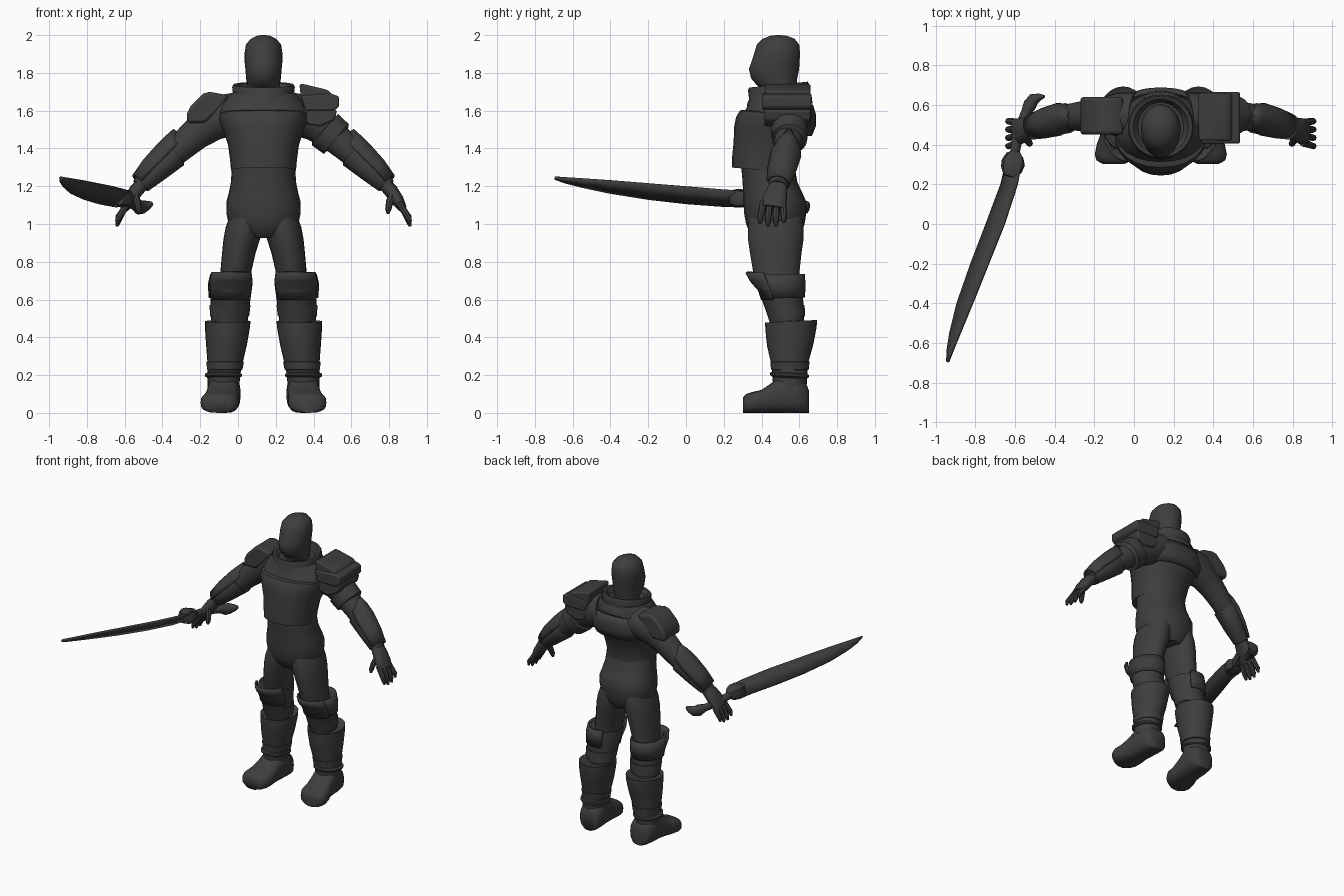
import bpy, bmesh, math
from mathutils import Vector

CX = 0.135  # body centre line
mat = bpy.data.materials.new("dark_grey")
mat.diffuse_color = (0.048, 0.048, 0.048, 1)


def finish(name, bm, s=1, bevel=0, solid=0, sub=0, angle=40):
    """Move from the body frame (x = outward offset) to the world and make the object."""
    for v in bm.verts:
        v.co.x = CX + s * v.co.x
    bmesh.ops.recalc_face_normals(bm, faces=bm.faces)
    me = bpy.data.meshes.new(name)
    bm.to_mesh(me)
    bm.free()
    me.materials.append(mat)
    me.shade_smooth()
    me.set_sharp_from_angle(angle=math.radians(angle))
    ob = bpy.data.objects.new(name, me)
    bpy.context.collection.objects.link(ob)
    if solid:
        m = ob.modifiers.new("thickness", 'SOLIDIFY')
        m.thickness, m.offset = solid, 0
    if bevel:
        m = ob.modifiers.new("bevel", 'BEVEL')
        m.width, m.segments = bevel, 2
    if sub:
        ob.modifiers.new("smooth", 'SUBSURF').levels = sub
        ob.modifiers["smooth"].render_levels = sub
    return ob


def loft(name, rings, s=1, n=24, p=2.0, arc=None, **kw):
    """Skin superellipse rings (centre, u, v); arc gives an open partial shell."""
    bm = bmesh.new()
    a0, a1 = arc or (0, 360)
    count = n + 1 if arc else n
    loops = []
    for c, u, v in rings:
        loop = []
        for i in range(count):
            a = math.radians(a0 + (a1 - a0) * i / n)
            ca, sa = math.cos(a), math.sin(a)
            loop.append(bm.verts.new(c + u * math.copysign(abs(ca) ** (2 / p), ca)
                                     + v * math.copysign(abs(sa) ** (2 / p), sa)))
        loops.append(loop)
    for A, B in zip(loops, loops[1:]):
        for i in range(n):
            j = (i + 1) % count
            bm.faces.new((A[i], A[j], B[j], B[i]))
    if not arc:
        bm.faces.new(loops[0])
        bm.faces.new(loops[-1])
    return finish(name, bm, s, **kw)


def column(name, rows, tilt=0, **kw):
    """Horizontal rings from (z, offset, y, rx, ry)."""
    return loft(name, [(Vector((d, y, z)), Vector((rx, 0, 0)), Vector((0, ry, ry * tilt)))
                       for z, d, y, rx, ry in rows], **kw)


def limb(name, rows, ref=(0, 1, 0), **kw):
    """Rings square to a path, from (offset, y, z, ra, rb); rb lies along ref."""
    pts = [Vector(r[:3]) for r in rows]
    rings = []
    for i, r in enumerate(rows):
        t = (pts[min(i + 1, len(pts) - 1)] - pts[max(i - 1, 0)]).normalized()
        u = t.cross(Vector(ref)).normalized()
        rings.append((pts[i], u * r[3], u.cross(t).normalized() * r[4]))
    return loft(name, rings, **kw)


def prism(name, profile, y0, y1, s=1, bevel=0.015):
    """Front profile (offset, z) extruded in depth."""
    bm = bmesh.new()
    a = [bm.verts.new((d, y0, z)) for d, z in profile]
    b = [bm.verts.new((d, y1, z)) for d, z in profile]
    bm.faces.new(a)
    bm.faces.new(b)
    for i in range(len(a)):
        j = (i + 1) % len(a)
        bm.faces.new((a[i], a[j], b[j], b[i]))
    return finish(name, bm, s, bevel=bevel)


# head and neck
column("head", [(1.62, 0, .51, .08, .09), (1.72, 0, .49, .084, .09), (1.735, 0, .48, .086, .105),
                (1.77, 0, .467, .092, .122), (1.82, 0, .466, .096, .133), (1.86, 0, .474, .1, .127),
                (1.90, 0, .482, .101, .122), (1.95, 0, .487, .093, .112), (1.98, 0, .49, .068, .085),
                (1.996, 0, .49, .035, .045), (2.0, 0, .49, .01, .012)])
# hips and waist
column("hips", [(.925, 0, .48, .10, .11), (.96, 0, .475, .15, .14), (1.0, 0, .473, .185, .155),
                (1.06, 0, .472, .197, .165), (1.12, 0, .47, .196, .166), (1.16, 0, .46, .185, .158),
                (1.22, 0, .445, .173, .145), (1.33, 0, .43, .165, .14)], p=2.2)
# breastplate, yoke, back plate and collar
column("breastplate", [(1.29, 0, .413, .160, .160), (1.285, 0, .413, .172, .169), (1.34, 0, .415, .177, .171),
                       (1.42, 0, .43, .188, .178), (1.5, 0, .455, .215, .2), (1.55, 0, .465, .235, .2),
                       (1.585, 0, .472, .235, .187), (1.59, 0, .472, .22, .175)], tilt=-.08, p=2.2)
column("yoke", [(1.53, 0, .48, .235, .18), (1.58, 0, .48, .237, .178), (1.62, 0, .488, .225, .165),
                (1.66, 0, .498, .2, .16), (1.70, 0, .5, .16, .15)], p=2.2)
column("back_plate", [(1.47, 0, .47, .21, .19), (1.52, 0, .475, .24, .205), (1.58, 0, .48, .242, .2),
                      (1.63, 0, .485, .225, .18)], arc=(15, 165), solid=.015, p=2.4)
column("collar", [(1.62, 0, .495, .185, .175), (1.66, 0, .495, .175, .17), (1.675, 0, .492, .16, .158),
                  (1.725, 0, .49, .166, .162), (1.738, 0, .49, .16, .155), (1.735, 0, .49, .14, .14),
                  (1.68, 0, .5, .1, .11)], tilt=.1)

for s, side in ((-1, "right"), (1, "left")):
    # arm
    limb(side + "_arm", [(.13, .545, 1.60, .1, .12), (.2, .55, 1.575, .115, .115), (.28, .55, 1.535, .1, .092),
                         (.36, .547, 1.475, .085, .08), (.44, .54, 1.405, .075, .07), (.5, .53, 1.35, .068, .068),
                         (.58, .51, 1.275, .055, .06), (.66, .488, 1.2, .04, .048)], s=s, n=20)
    # bracer with raised elbow plate
    limb(side + "_bracer", [(.47, .533, 1.375, .07, .068), (.475, .533, 1.37, .08, .077),
                            (.56, .513, 1.29, .066, .07), (.645, .492, 1.213, .052, .056),
                            (.65, .491, 1.208, .043, .048)], s=s, n=20)
    limb(side + "_elbow_plate", [(.415, .545, 1.44, .082, .022), (.45, .54, 1.405, .085, .06),
                                 (.5, .528, 1.355, .086, .078), (.58, .508, 1.28, .076, .072),
                                 (.645, .49, 1.213, .06, .06)], s=s, n=10, arc=(-80, 80), solid=.014)
    # hand
    limb(side + "_palm", [(.64, .493, 1.215, .036, .044), (.675, .482, 1.175, .038, .056),
                          (.71, .468, 1.125, .034, .066), (.735, .46, 1.085, .024, .062)], s=s, n=14, p=2.4)
    for i in range(4):
        y, tip, low = .408 + .035 * i, .392 + .042 * i, (.015, 0, 0, .02)[i]
        limb(f"{side}_finger_{i + 1}", [(.715, y, 1.115, .018, .018), (.75, (y + tip) / 2, 1.06, .018, .018),
                                        (.77, tip, 1.015 + low, .016, .016),
                                        (.776, tip, .987 + low, .008, .008)], s=s, n=8)
    limb(side + "_thumb", [(.685, .445, 1.165, .022, .024), (.668, .418, 1.115, .02, .02),
                           (.66, .405, 1.075, .016, .017), (.659, .402, 1.055, .008, .008)], s=s, n=8)
    # thigh
    column(side + "_thigh", [(1.04, .09, .475, .09, .14), (.98, .103, .475, .098, .148), (.92, .115, .475, .097, .147),
                             (.85, .13, .475, .089, .137), (.75, .146, .478, .082, .123),
                             (.65, .16, .49, .08, .105), (.46, .18, .53, .08, .08)], s=s)
    # knee guard, raised knee plate and band
    column(side + "_knee_guard", [(.70, .165, .49, .09, .118), (.715, .168, .492, .108, .126), (.69, .172, .493, .115, .128),
                                  (.60, .175, .512, .106, .108), (.52, .18, .53, .1, .094),
                                  (.485, .18, .535, .096, .09)], s=s, tilt=.06)
    column(side + "_knee_plate", [(.745, .17, .475, .11, .155), (.70, .172, .485, .12, .14),
                                  (.65, .174, .50, .112, .112), (.60, .176, .51, .108, .106)],
           s=s, n=12, arc=(205, 335), solid=.014)
    column(side + "_knee_side", [(.735, .168, .495, .108, .128), (.68, .172, .497, .117, .13),
                                 (.61, .175, .512, .109, .112)], s=s, n=12, arc=(-60, 120), solid=.012)
    column(side + "_knee_band", [(.51, .18, .533, .09, .085), (.51, .18, .533, .104, .098),
                                 (.57, .177, .522, .108, .106), (.575, .177, .522, .095, .09)], s=s)
    # boot shaft, ankle strap and foot
    column(side + "_boot_shaft", [(.47, .19, .55, .1, .115), (.485, .19, .556, .121, .137), (.45, .191, .556, .119, .136),
                                  (.36, .196, .552, .108, .123), (.27, .203, .55, .094, .1),
                                  (.22, .208, .55, .088, .094), (.13, .213, .55, .083, .088)], s=s, tilt=.05)
    column(side + "_boot_cuff", [(.225, .205, .55, .085, .09), (.23, .205, .55, .094, .1),
                                 (.27, .203, .55, .099, .104), (.275, .203, .55, .09, .095)], s=s)
    column(side + "_ankle_strap", [(.185, .212, .548, .085, .09), (.195, .212, .548, .099, .103),
                                   (.206, .212, .548, .099, .103), (.213, .212, .548, .085, .09)], s=s, tilt=-.06)
    loft(side + "_foot", [(Vector((d, y, z)), Vector((rx, 0, 0)), Vector((0, 0, z)))
                          for y, d, z, rx in ((.65, .2, .06, .05), (.635, .203, .08, .075), (.58, .208, .1, .087),
                                              (.5, .213, .096, .085), (.45, .218, .078, .087), (.4, .226, .061, .097),
                                              (.35, .232, .055, .101), (.32, .236, .05, .088), (.303, .238, .042, .055))],
         s=s, p=2.8, n=20, angle=60)

# right shoulder: one bent plate
prism("right_shoulder_plate", [(.185, 1.675), (.205, 1.685), (.285, 1.70), (.32, 1.69), (.385, 1.625), (.405, 1.585),
                               (.405, 1.535), (.31, 1.535), (.24, 1.6)], .45, .64, s=-1)
# left shoulder: stacked plates and an upper arm band
prism("left_shoulder_top", [(.19, 1.74), (.215, 1.74), (.34, 1.71), (.36, 1.69), (.36, 1.63), (.25, 1.645),
                            (.2, 1.65)], .42, .66, bevel=.01)
prism("left_shoulder_middle", [(.2, 1.68), (.36, 1.69), (.4, 1.675), (.4, 1.62), (.37, 1.6), (.22, 1.6)],
      .405, .665, bevel=.01)
prism("left_shoulder_lower", [(.2, 1.62), (.36, 1.62), (.39, 1.6), (.375, 1.55), (.3, 1.515), (.23, 1.53)],
      .415, .66, bevel=.01)
limb("left_arm_band", [(.32, .55, 1.505, .085, .08), (.325, .55, 1.50, .108, .098), (.385, .548, 1.45, .103, .094),
                       (.39, .547, 1.445, .08, .075)], n=20)

# sword blade: (y, spine x, spine z, edge x, edge z)
bm = bmesh.new()
rows = [(.30, -.572, 1.172, -.645, 1.092), (.2, -.59, 1.178, -.668, 1.095), (0, -.655, 1.195, -.743, 1.11),
        (-.2, -.735, 1.211, -.82, 1.133), (-.4, -.815, 1.227, -.89, 1.165), (-.55, -.877, 1.237, -.927, 1.197),
        (-.64, -.914, 1.243, -.941, 1.22), (-.695, -.936, 1.247, -.942, 1.24)]
strip = [(bm.verts.new((xs - CX, y, zs)), bm.verts.new((xe - CX, y, ze))) for y, xs, zs, xe, ze in rows]
for (a, b), (c, d) in zip(strip, strip[1:]):
    bm.faces.new((a, b, d, c))
finish("sword_blade", bm, solid=.014)

# sword guard, grip and hooked pommel
def sword_part(name, rows, n=12, p=2.0):
    limb(name, [(x - CX, y, z, a, b) for x, y, z, a, b in rows], ref=(0, 0, 1), n=n, p=p)


sword_part("sword_guard", [(-.59, .365, 1.125, .02, .02), (-.6, .345, 1.13, .045, .04), (-.608, .31, 1.135, .06, .046),
                           (-.618, .275, 1.137, .055, .05), (-.63, .24, 1.14, .03, .04)], n=8, p=3)
sword_part("sword_grip", [(-.605, .33, 1.13, .024, .024), (-.585, .45, 1.115, .026, .026),
                          (-.55, .55, 1.1, .025, .025), (-.52, .60, 1.092, .03, .036)])
sword_part("sword_pommel", [(-.545, .56, 1.1, .025, .026), (-.525, .60, 1.09, .034, .04),
                            (-.505, .63, 1.09, .03, .036), (-.475, .64, 1.1, .018, .024),
                            (-.452, .643, 1.11, .007, .01)])
